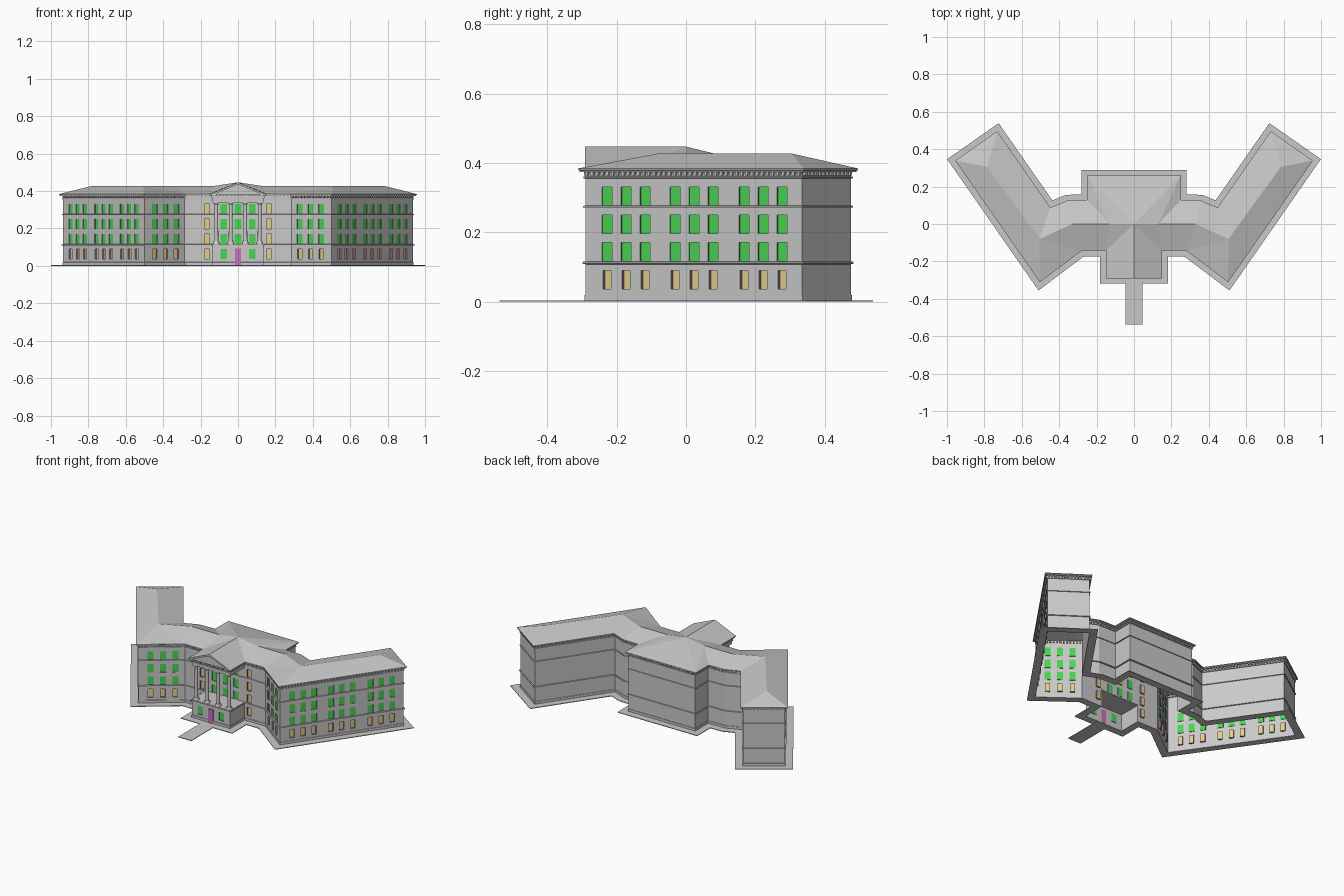
import bpy, bmesh, math
from mathutils import Vector, Matrix

cube = bpy.data.objects.get("Cube")
if cube:
    bpy.data.objects.remove(cube, do_unlink=True)


def material(name, r, g, b):
    m = bpy.data.materials.new(name)
    m.use_nodes = True
    m.diffuse_color = (r, g, b, 1)
    m.node_tree.nodes["Principled BSDF"].inputs["Base Color"].default_value = (r, g, b, 1)
    return m


WALL = material("pale grey stone", 0.59, 0.59, 0.59)
ROOF = material("roof grey", 0.57, 0.57, 0.57)
TRIM = material("trim grey", 0.56, 0.56, 0.56)
PAVE = material("paving grey", 0.58, 0.58, 0.58)
GREEN = material("green glazing", 0.06, 0.68, 0.08)
YELLOW = material("yellow glazing", 0.75, 0.62, 0.25)
MAUVE = material("mauve door", 0.6, 0.16, 0.52)
REVEAL = material("mauve reveal", 0.4, 0.17, 0.34)


def finish(name, bm, mats, mirror=False):
    mesh = bpy.data.meshes.new(name)
    bm.to_mesh(mesh)
    bm.free()
    for m in mats:
        mesh.materials.append(m)
    ob = bpy.data.objects.new(name, mesh)
    bpy.context.collection.objects.link(ob)
    if mirror:
        ob.modifiers.new("mirror", "MIRROR")
    return ob


def add_box(bm, lo, hi):
    lo, hi = Vector(lo), Vector(hi)
    size = hi - lo
    bmesh.ops.create_cube(bm, size=1, matrix=Matrix.Translation((lo + hi) / 2) @ Matrix.Diagonal((*size, 1)))


def box(name, lo, hi, mat):
    bm = bmesh.new()
    add_box(bm, lo, hi)
    return finish(name, bm, [mat])


# Plan of the walls: left half, running from the front to the back
P2, P1 = (0.135, -0.273), (0.135, -0.128)
F2, F1 = (0.285, -0.128), (0.5, -0.29)
W2, W1 = (0.935, 0.335), (0.735, 0.475)
B4, B3, B2, B1 = (0.453, 0.07), (0.355, 0.11), (0.235, 0.113), (0.235, 0.243)
MAIN = [F2, F1, W2, W1, B4, B3, B2, B1]
PORCH = [P2, P1] + MAIN


def closed(half):
    return half + [(-x, y) for x, y in reversed(half)]


def offset(loop, d):
    """Move a counter-clockwise closed loop outwards with mitred corners."""
    out = []
    for i, p in enumerate(loop):
        a, b, c = Vector(loop[i - 1]), Vector(p), Vector(loop[(i + 1) % len(loop)])
        e, f = (b - a).normalized(), (c - b).normalized()
        n, m = Vector((e.y, -e.x)), Vector((f.y, -f.x))
        out.append(b + (n + m) * d / (1 + n.dot(m)))
    return out


def moulding(name, half, profile, mat):
    """Sweep an (offset, height) profile around the whole outline."""
    bm = bmesh.new()
    rings = [[bm.verts.new((p.x, p.y, z)) for p in offset(closed(half), d)] for d, z in profile]
    for r, s in zip(rings, rings[1:]):
        for i in range(len(r)):
            bm.faces.new((r[i - 1], r[i], s[i], s[i - 1]))
    return finish(name, bm, [mat])


GROUND_ROW = [(0.037, 0.09)]
UPPER_ROWS = [(0.117, 0.17), (0.196, 0.25), (0.277, 0.331)]
SPLIT, TOP = 0.112, 0.381


def wall(name, a, b, z0=0.003, z1=TOP, cols=(), rows=(), glass=GREEN, mirror=True):
    """A wall from a to b whose window cells are pushed inwards."""
    width, depth = (0.035, 0.004) if glass == GREEN else (0.028, 0.01)
    a, b = Vector((*a, 0)), Vector((*b, 0))
    along = (b - a).normalized()
    normal = Vector((along.y, -along.x, 0))
    us = [0] + [c + s * width / 2 for c in cols for s in (-1, 1)] + [(b - a).length]
    zs = [z0] + [z for r in rows for z in r] + [z1]
    bm = bmesh.new()
    grid = [[bm.verts.new(a + along * u + Vector((0, 0, z))) for u in us] for z in zs]
    for j in range(len(zs) - 1):
        for i in range(len(us) - 1):
            face = bm.faces.new((grid[j][i], grid[j][i + 1], grid[j + 1][i + 1], grid[j + 1][i]))
            if i % 2 and j % 2:
                pane = bmesh.ops.extrude_discrete_faces(bm, faces=[face])["faces"][0]
                bmesh.ops.translate(bm, verts=pane.verts, vec=normal * -depth)
                for e in pane.edges:
                    for f in e.link_faces:
                        f.material_index = 2
                pane.material_index = 1
    return finish(name, bm, [WALL, glass, REVEAL], mirror)


def facade(name, a, b, cols, upper_glass):
    wall(name + "_ground", a, b, z1=SPLIT, cols=cols, rows=GROUND_ROW, glass=YELLOW)
    wall(name + "_upper", a, b, z0=SPLIT, cols=cols, rows=UPPER_ROWS, glass=upper_glass)


# Walls and windows
bays = [start + k * 0.067 for start in (0.0755, 0.314, 0.557) for k in range(3)]
facade("wing_long_wall", F1, W2, bays, GREEN)
facade("wing_front_wall", F2, F1, (0.056, 0.128, 0.2), GREEN)
facade("link_front_wall", P1, F2, (0.031,), YELLOW)
wall("portico_back_wall", (-P1[0], P1[1]), P1, z0=SPLIT, cols=(0.06, 0.135, 0.21), rows=UPPER_ROWS, mirror=False)
wall("porch_front_wall", (0, P2[1]), P2, z1=SPLIT, cols=(0.075,), rows=GROUND_ROW)
wall("porch_side_wall", P2, P1, z1=SPLIT)
for n, (p, q) in enumerate(zip(MAIN[2:], MAIN[3:] + [(0, B1[1])])):
    wall("plain_wall_%d" % (n + 1), p, q)
box("front_door", (-0.017, -0.278, 0.004), (0.017, -0.272, 0.092), MAUVE)

# Plinth, string courses and main cornice
moulding("plinth", PORCH, [(0.002, 0.003), (0.002, 0.019), (0, 0.02)], WALL)
moulding("lower_band", PORCH, [(0, 0.108), (0.006, 0.11), (0.006, 0.115), (0, 0.116)], TRIM)
moulding("upper_band", [P1] + MAIN, [(0, 0.271), (0.005, 0.272), (0.005, 0.276), (0, 0.277)], TRIM)
moulding("cornice_band", PORCH, [(0, 0.355), (0.004, 0.356), (0.004, 0.36), (0, 0.361)], TRIM)
moulding("cornice", PORCH, [(0, 0.373), (0.012, 0.374), (0.012, 0.378), (0.015, 0.38), (0.015, 0.384)], TRIM)

# Dentils under the cornice
bm = bmesh.new()
route = [(0, P2[1])] + PORCH + [(0, B1[1])]
for p, q in zip(route, route[1:]):
    p, q = Vector((*p, 0.3685)), Vector((*q, 0.3685))
    step = q - p
    count = max(2, int(step.length / 0.018))
    turn = Matrix.Rotation(math.atan2(step.y, step.x), 4, "Z")
    for k in range(count):
        spot = Matrix.Translation(p + step * (k + 0.5) / count) @ turn
        bmesh.ops.create_cube(bm, size=1, matrix=spot @ Matrix.Diagonal((0.009, 0.016, 0.01, 1)))
finish("dentils", bm, [TRIM], True)

# Hipped roof with the gable ridge running forward
bm = bmesh.new()
eave = offset(closed(PORCH), 0.015)[:len(PORCH)]
names = "P2 P1 F2 F1 W2 W1 B4 B3 B2 B1".split()
pts = {n: (p.x, p.y, 0.384) for n, p in zip(names, eave)}
pts.update(A=(0, 0, 0.447), G=(0, -0.291, 0.447), R0=(0.13, 0, 0.427), R1=(0.33, 0, 0.427),
           R2=(0.505, -0.08, 0.427), R3=(0.785, 0.305, 0.427), M=(0, pts["B1"][1], 0.384))
v = {n: bm.verts.new(p) for n, p in pts.items()}
for face in ("A B1 M", "A R0 B1", "R0 B2 B1", "R0 R1 B3 B2", "R1 R2 B4 B3", "R2 R3 W1 B4", "R3 W2 W1",
             "R3 R2 F1 W2", "R2 F2 F1", "R2 R1 F2", "R1 R0 P1 F2", "R0 A P1", "A G P2 P1"):
    bm.faces.new([v[n] for n in face.split()])
bmesh.ops.recalc_face_normals(bm, faces=bm.faces)
if sum(f.normal.z for f in bm.faces) < 0:
    bmesh.ops.reverse_faces(bm, faces=bm.faces)
finish("roof", bm, [ROOF], True)


def front_prism(name, outline, y0, y1, mat, mirror):
    bm = bmesh.new()
    face = bm.faces.new([bm.verts.new((x, y0, z)) for x, z in outline])
    side = bmesh.ops.extrude_face_region(bm, geom=[face])["geom"]
    bmesh.ops.translate(bm, verts=[g for g in side if isinstance(g, bmesh.types.BMVert)], vec=(0, y1 - y0, 0))
    bmesh.ops.recalc_face_normals(bm, faces=bm.faces)
    return finish(name, bm, [mat], mirror)


# Pediment, entablature and balcony
front_prism("tympanum", [(-0.14, 0.381), (0.14, 0.381), (0, 0.438)], -0.275, -0.268, WALL, False)
front_prism("raking_cornice", [(0.15, 0.383), (0, 0.4465), (0, 0.436), (0.125, 0.383)], -0.291, -0.268, TRIM, True)
box("entablature", (-0.135, -0.273, 0.338), (0.135, -0.125, 0.383), WALL)
box("balcony_floor", (-0.137, -0.275, 0.108), (0.137, -0.125, 0.118), TRIM)

# Portico columns with base and capital
for n, x in enumerate((-0.116, -0.039, 0.039, 0.116)):
    bm = bmesh.new()
    for r1, r2, z0, z1 in ((0.019, 0.014, 0.118, 0.132), (0.011, 0.009, 0.132, 0.328), (0.009, 0.014, 0.326, 0.334)):
        bmesh.ops.create_cone(bm, cap_ends=True, segments=16, radius1=r1, radius2=r2, depth=z1 - z0,
                              matrix=Matrix.Translation((x, -0.255, (z0 + z1) / 2)))
    add_box(bm, (x - 0.015, -0.27, 0.333), (x + 0.015, -0.24, 0.339))
    ob = finish("column_%d" % (n + 1), bm, [WALL])
    bpy.ops.object.select_all(action="DESELECT")
    ob.select_set(True)
    bpy.context.view_layer.objects.active = ob
    bpy.ops.object.shade_smooth_by_angle()

# Paving strip around the hollow building and the entrance path
moulding("paving", PORCH, [(0, 0), (0.046, 0), (0.046, 0.004), (0, 0.004), (0, 0)], PAVE)
box("entrance_path", (-0.046, -0.537, 0), (0.046, -0.318, 0.004), PAVE)
